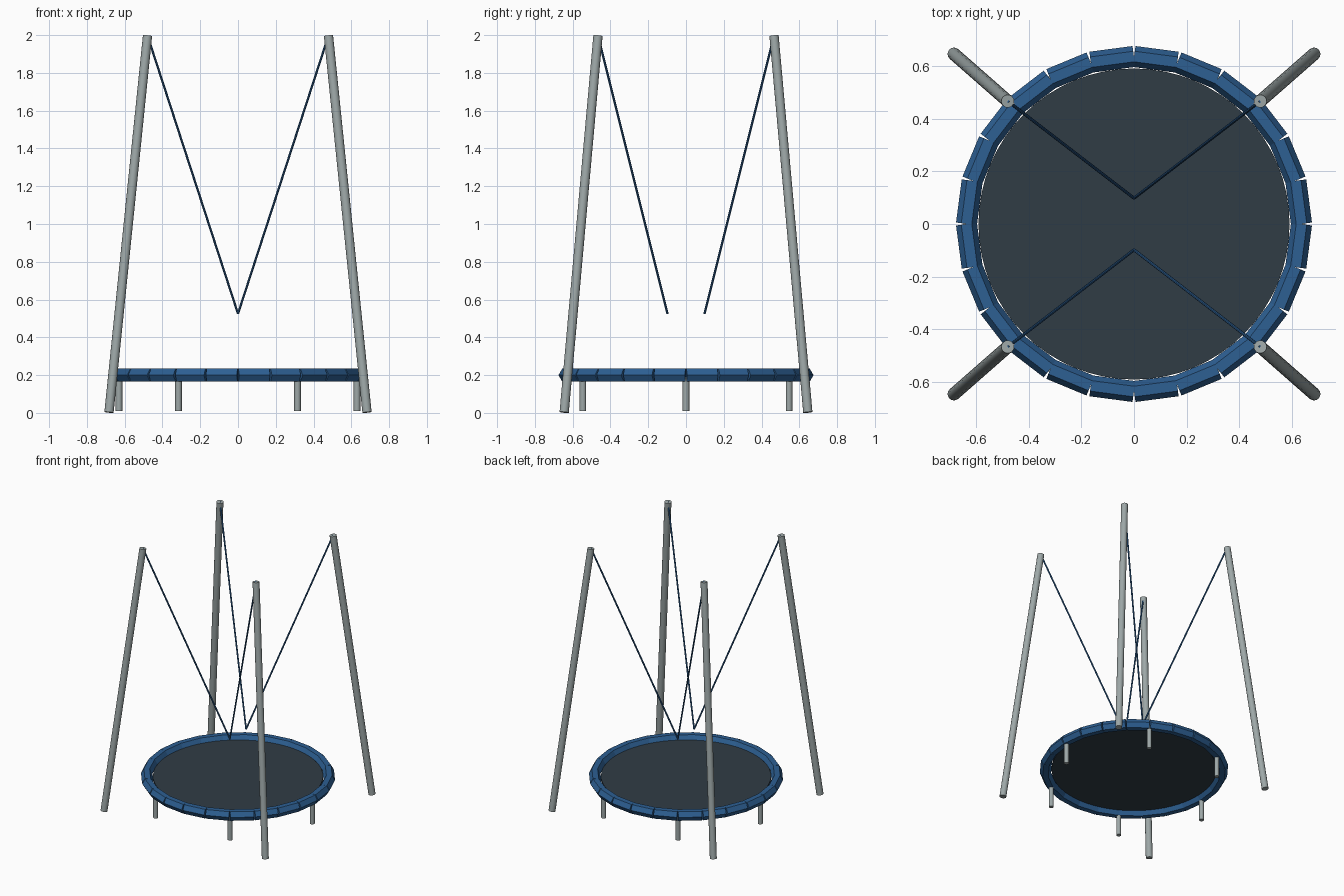
import bpy
import math
from mathutils import Vector

cube = bpy.data.objects.get("Cube")
if cube:
    bpy.data.objects.remove(cube, do_unlink=True)


def make_material(name, rgb):
    mat = bpy.data.materials.new(name)
    mat.use_nodes = True
    color = (*rgb, 1.0)
    mat.diffuse_color = color
    mat.node_tree.nodes["Principled BSDF"].inputs["Base Color"].default_value = color
    return mat


steel = make_material("grey steel", (0.34, 0.39, 0.39))
blue = make_material("padding blue", (0.026, 0.115, 0.29))
fabric = make_material("dark mat fabric", (0.03, 0.046, 0.06))


def rod(name, start, end, radius, sides, mat, smooth=True, spin=0.0):
    """Cylinder running from start to end."""
    start, end = Vector(start), Vector(end)
    axis = end - start
    bpy.ops.mesh.primitive_cylinder_add(
        vertices=sides, radius=radius, depth=axis.length, location=(start + end) / 2)
    obj = bpy.context.object
    obj.name = name
    turn = axis.to_track_quat("Z", "Y").to_matrix().to_4x4()
    obj.rotation_euler = turn.to_euler()
    if spin:
        for v in obj.data.vertices:
            x, y = v.co.x, v.co.y
            v.co.x = x * math.cos(spin) - y * math.sin(spin)
            v.co.y = x * math.sin(spin) + y * math.cos(spin)
    obj.data.materials.append(mat)
    if smooth:
        bpy.ops.object.shade_smooth_by_angle(angle=math.radians(40))
    return obj


RING = 0.63
DECK = 0.2

# Jumping mat
rod("jumping_mat", (0, 0, DECK - 0.005), (0, 0, DECK + 0.005), 0.59, 64, fabric)

# Padded rim: straight hexagonal segments, one corner pointing outwards
SEGMENTS = 24
for i in range(SEGMENTS):
    a = 2 * math.pi * (i + 0.5) / SEGMENTS
    out = Vector((math.cos(a), math.sin(a), 0))
    along = Vector((-out.y, out.x, 0)) * 0.0825
    mid = out * RING + Vector((0, 0, DECK))
    # spin the section so that its first corner lines up with the outward direction
    q = along.to_track_quat("Z", "Y")
    local = q.inverted() @ out
    spin = math.atan2(local.y, local.x) - math.pi / 2
    rod(f"rim_pad_{i + 1}", mid - along, mid + along, 0.04, 6, blue, False, spin)

# Short legs under the rim
for i in range(6):
    a = math.pi * i / 3
    x, y = RING * math.cos(a), RING * math.sin(a)
    rod(f"rim_leg_{i + 1}", (x, y, 0.01), (x, y, DECK - 0.01), 0.0175, 12, steel)

# Leaning corner poles, each with a bungee cord down to the harness point
for side, sx in (("left", 1), ("right", -1)):
    for end, sy in (("front", -1), ("back", 1)):
        top = (0.479 * sx, 0.466 * sy, 1.997)
        rod(f"{end}_{side}_pole", (0.683 * sx, 0.645 * sy, 0.003), top, 0.0245, 16, steel)
        rod(f"{end}_{side}_cord", (0, 0.098 * sy, 0.525), top, 0.006, 8, blue)
